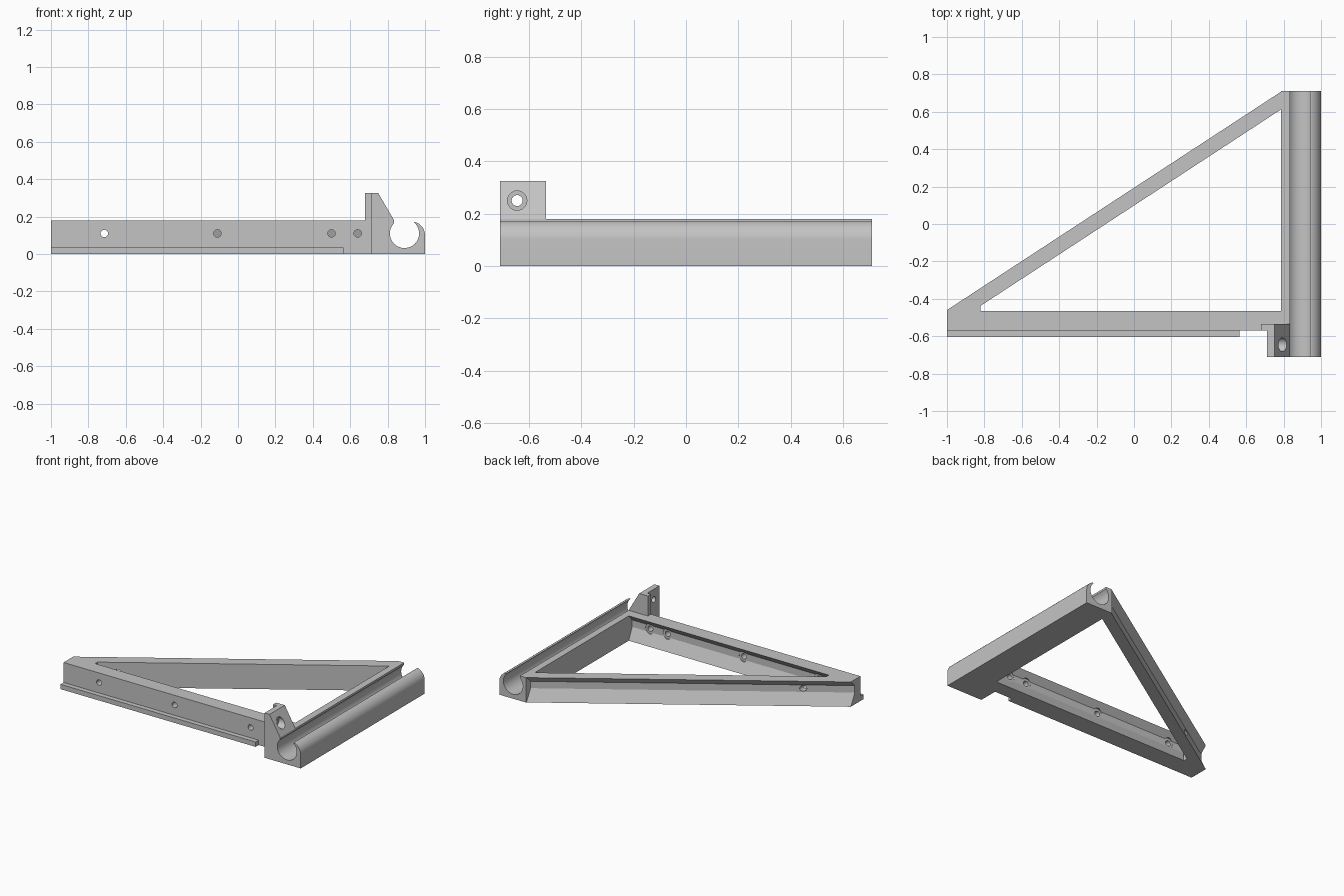
import bpy, bmesh, math
from mathutils import Vector, Matrix

cube = bpy.data.objects.get("Cube")
if cube:
    bpy.data.objects.remove(cube, do_unlink=True)

grey = bpy.data.materials.new("plain_grey")
grey.use_nodes = True
grey.diffuse_color = (0.55, 0.55, 0.55, 1)
grey.node_tree.nodes["Principled BSDF"].inputs["Base Color"].default_value = grey.diffuse_color

TOP = 0.18
HOLE_Z = 0.11
CLIP_X = 0.89
CLIP_R = 0.078


def finish(name, bm):
    bmesh.ops.recalc_face_normals(bm, faces=bm.faces)
    mesh = bpy.data.meshes.new(name)
    bm.to_mesh(mesh)
    bm.free()
    mesh.materials.append(grey)
    obj = bpy.data.objects.new(name, mesh)
    bpy.context.collection.objects.link(obj)
    return obj


def prism(name, points, sweep):
    """Sweep a closed outline along a vector."""
    bm = bmesh.new()
    face = bm.faces.new([bm.verts.new(p) for p in points])
    moved = bmesh.ops.extrude_face_region(bm, geom=[face], use_keep_orig=True)["geom"]
    bmesh.ops.translate(bm, vec=sweep,
                        verts=[g for g in moved if isinstance(g, bmesh.types.BMVert)])
    return finish(name, bm)


def box(name, low, high):
    (x, y, z), (X, Y, Z) = low, high
    return prism(name, [(x, y, z), (X, y, z), (X, Y, z), (x, Y, z)], (0, 0, Z - z))


def rod(name, start, end, radius):
    """Cylinder between two points."""
    a, b = Vector(start), Vector(end)
    turn = (b - a).to_track_quat('Z', 'Y').to_matrix().to_4x4()
    bm = bmesh.new()
    bmesh.ops.create_cone(bm, cap_ends=True, segments=32, radius1=radius, radius2=radius,
                          depth=(b - a).length,
                          matrix=Matrix.Translation((a + b) / 2) @ turn)
    return finish(name, bm)


def combine(target, other, operation):
    mod = target.modifiers.new(operation.lower(), 'BOOLEAN')
    mod.operation = operation
    mod.solver = 'EXACT'
    mod.object = other
    bpy.context.view_layer.objects.active = target
    bpy.ops.object.modifier_apply(modifier=mod.name)
    bpy.data.objects.remove(other, do_unlink=True)


def grooved(x, near, far, depth):
    """Bar section with a bevelled groove along its back side."""
    return [(x, near, 0), (x, far, 0), (x, far - depth, 0.085),
            (x, far - depth, 0.135), (x, far, TOP), (x, near, TOP)]


def arc(cx, cz, r, start, end, steps):
    angles = [math.radians(start + (end - start) * i / steps) for i in range(steps + 1)]
    return [(cx + r * math.cos(a), cz + r * math.sin(a)) for a in angles]


# Side rail with an open tube clip
section = [(0.785, 0), (1, 0)]
section += arc(0.926, 0.1, 0.074, 0, 72, 10)
section += arc(CLIP_X, HOLE_Z, CLIP_R, 50, -225, 44)
section += [(0.835, TOP), (0.785, TOP)]
frame = prism("triangle_bracket", [(x, -0.71, z) for x, z in section], (0, 1.42, 0))

# Front bar, sloping brace and the parts fixed to them
lug = [(0.71, 0), (0.8, 0), (0.8, 0.15), (0.835, 0.17), (0.835, TOP),
       (0.75, 0.325), (0.71, 0.325)]
parts = [
    prism("front_bar", grooved(-1, -0.57, -0.465, 0.04), (1.8, 0, 0)),
    prism("sloping_brace", grooved(-1, -0.555, -0.46, 0.048), (1.79, 1.17, 0)),
    box("corner_fillet", (-0.87, -0.475, 0), (-0.82, -0.437, TOP)),
    box("front_flange", (-1, -0.605, 0), (0.565, -0.56, 0.035)),
    prism("mounting_lug", [(x, -0.71, z) for x, z in lug], (0, 0.175, 0)),
    box("lug_step", (0.68, -0.57, 0), (0.72, -0.535, 0.325)),
]
for part in parts:
    combine(frame, part, 'UNION')

# Screw holes with round seats in the front bar
for x in (-0.715, -0.11, 0.5, 0.64):
    back = -0.2 if x < -0.5 else -0.45
    combine(frame, rod("screw_hole", (x, -0.65, HOLE_Z), (x, back, HOLE_Z), 0.02), 'DIFFERENCE')
    combine(frame, rod("screw_seat", (x, -0.506, HOLE_Z), (x, -0.45, HOLE_Z), 0.037), 'DIFFERENCE')

# Countersunk hole through the lug
combine(frame, rod("lug_hole", (0.65, -0.645, 0.25), (0.9, -0.645, 0.25), 0.021), 'DIFFERENCE')
combine(frame, rod("lug_seat", (0.755, -0.645, 0.25), (0.9, -0.645, 0.25), 0.037), 'DIFFERENCE')

bpy.ops.object.select_all(action='DESELECT')
frame.select_set(True)
bpy.context.view_layer.objects.active = frame
bpy.ops.object.shade_smooth_by_angle(angle=math.radians(25))
